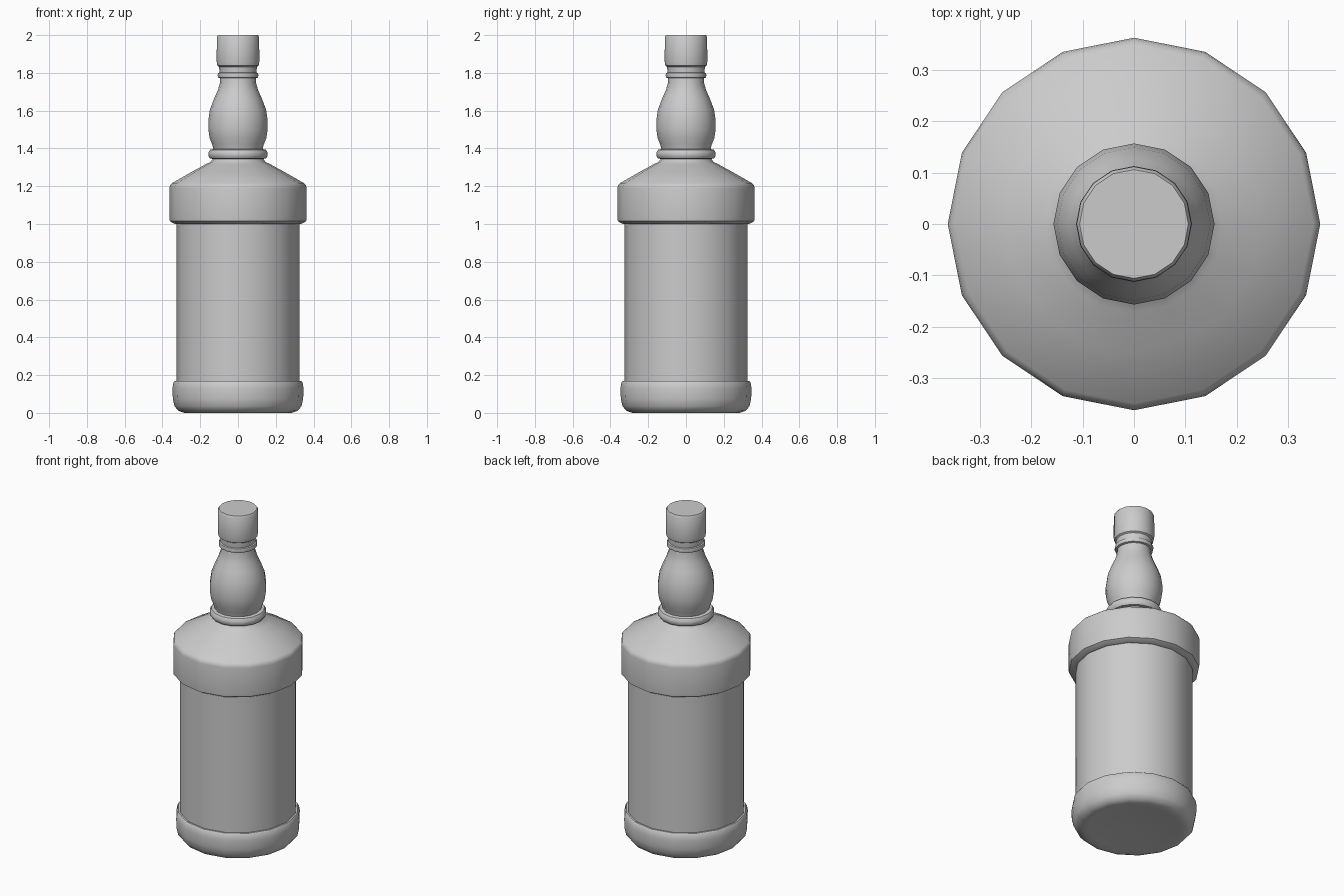
import bpy, bmesh, math

if "Cube" in bpy.data.objects:
    bpy.data.objects.remove(bpy.data.objects["Cube"])

SIDES = 16


def lathe(name, profile, angle=35):
    """Revolve (radius, z) points around z; a radius of 0 closes the end."""
    bm = bmesh.new()
    rings = []
    for r, z in profile:
        if r == 0:
            rings.append([bm.verts.new((0, 0, z))])
        else:
            rings.append([bm.verts.new((r * math.cos(2 * math.pi * i / SIDES),
                                        r * math.sin(2 * math.pi * i / SIDES), z))
                          for i in range(SIDES)])
    for a, b in zip(rings, rings[1:]):
        for i in range(SIDES):
            j = (i + 1) % SIDES
            if len(a) == 1:
                bm.faces.new((a[0], b[j], b[i]))
            elif len(b) == 1:
                bm.faces.new((a[i], a[j], b[0]))
            else:
                bm.faces.new((a[i], a[j], b[j], b[i]))
    mesh = bpy.data.meshes.new(name)
    bm.to_mesh(mesh)
    bm.free()
    obj = bpy.data.objects.new(name, mesh)
    bpy.context.collection.objects.link(obj)
    bpy.ops.object.select_all(action='DESELECT')
    obj.select_set(True)
    bpy.context.view_layer.objects.active = obj
    bpy.ops.object.shade_smooth_by_angle(angle=math.radians(angle))
    return obj


# Rounded foot, closed underneath
lathe("base", [(0, 0.005), (0.25, 0.005), (0.285, 0), (0.315, 0.01), (0.336, 0.035),
               (0.345, 0.075), (0.347, 0.13), (0.342, 0.16), (0.335, 0.17), (0.325, 0.17)])

# Straight body
lathe("body", [(0.325, 0.17), (0.325, 1.0)])

# Overhanging shoulder band and sloping cone
lathe("shoulder", [(0.325, 1.0), (0.335, 1.0), (0.361, 1.015), (0.363, 1.03),
                   (0.363, 1.19), (0.36, 1.205), (0.35, 1.216), (0.25, 1.273),
                   (0.172, 1.316), (0.145, 1.329), (0.134, 1.345)])

# Rounded collar at the neck root
lathe("neck_collar", [(0.134, 1.345), (0.148, 1.347), (0.157, 1.36), (0.157, 1.378),
                      (0.148, 1.393), (0.13, 1.397)])

# Bulbous neck
lathe("neck", [(0.13, 1.397), (0.136, 1.42), (0.15, 1.455), (0.157, 1.5),
               (0.157, 1.55), (0.149, 1.605), (0.128, 1.66), (0.108, 1.705),
               (0.097, 1.74), (0.094, 1.772)])

# Thin ring under the cap
lathe("neck_ring", [(0.094, 1.772), (0.105, 1.775), (0.108, 1.787),
                    (0.105, 1.799), (0.098, 1.802)])

# Cap with closed top
lathe("cap", [(0.098, 1.802), (0.1, 1.832), (0.109, 1.838), (0.113, 1.86),
              (0.112, 1.99), (0.106, 2.0), (0, 2.0)])
